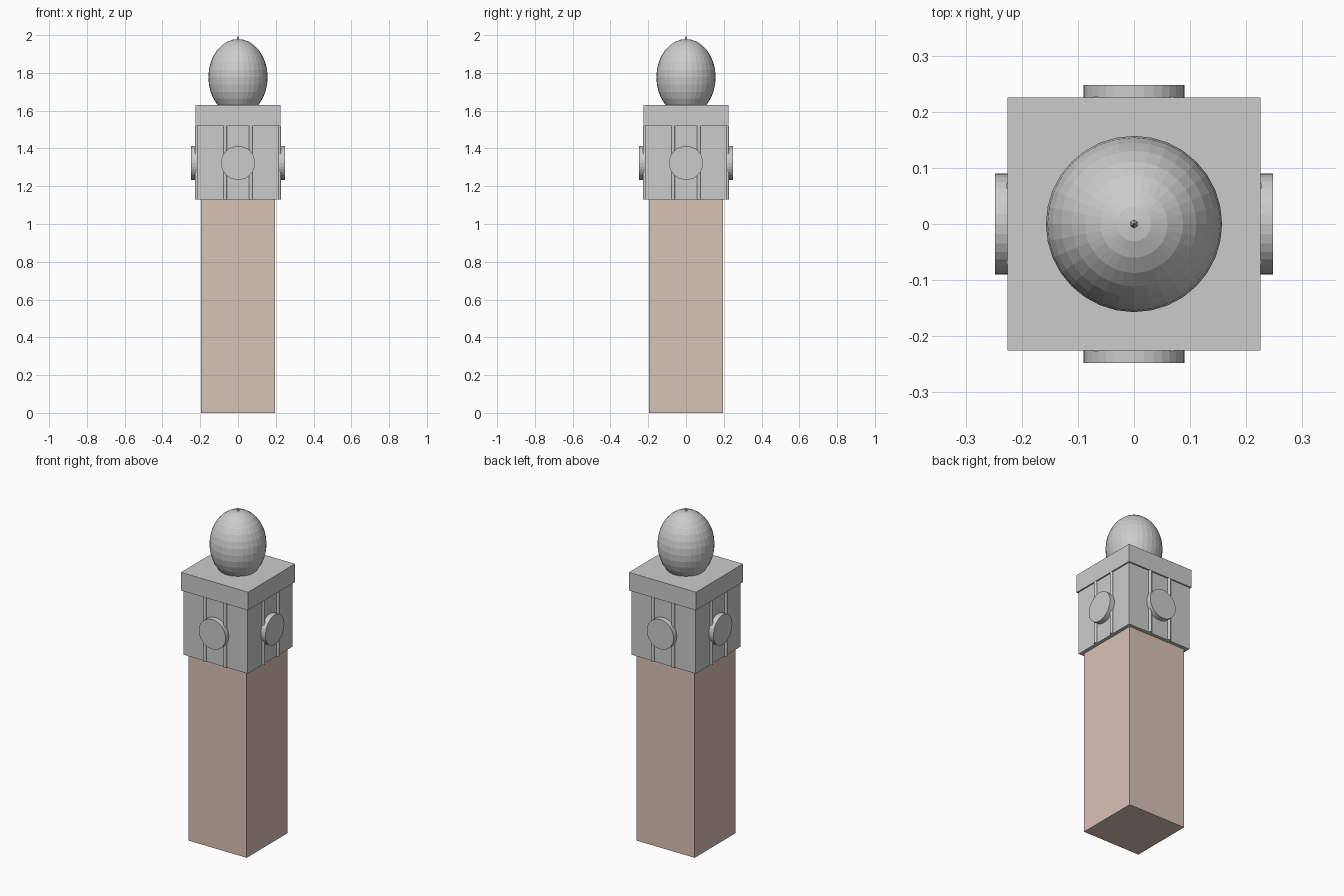
import bpy
from math import pi, sin, cos
from mathutils import Matrix

if "Cube" in bpy.data.objects:
    bpy.data.objects.remove(bpy.data.objects["Cube"])


def box(name, half, z0, z1):
    bpy.ops.mesh.primitive_cube_add(size=1, location=(0, 0, (z0 + z1) / 2))
    ob = bpy.context.object
    ob.name = name
    ob.scale = (2 * half, 2 * half, z1 - z0)
    return ob


# Brick shaft
shaft = box("shaft", 0.195, 0, 1.13)
brick = bpy.data.materials.new("brick")
brick.diffuse_color = (0.7, 0.54, 0.46, 1)
brick.use_nodes = True
brick.node_tree.nodes["Principled BSDF"].inputs["Base Color"].default_value = brick.diffuse_color
shaft.data.materials.append(brick)

# Clock chamber and overhanging cornice
box("clock_chamber", 0.216, 1.13, 1.52)
box("cornice", 0.225, 1.52, 1.63)

# Clock faces and paired thin columns on all four sides
for i, side in enumerate(("front", "right", "back", "left")):
    turn = Matrix.Rotation(i * pi / 2, 4, 'Z')
    bpy.ops.mesh.primitive_cylinder_add(vertices=32, radius=0.09, depth=0.036)
    clock = bpy.context.object
    clock.name = side + "_clock_face"
    clock.matrix_world = turn @ Matrix.Translation((0, -0.2295, 1.323)) @ Matrix.Rotation(pi / 2, 4, 'X')
    for s in (-1, 1):
        bpy.ops.mesh.primitive_cylinder_add(vertices=12, radius=0.01, depth=0.39)
        col = bpy.context.object
        col.name = side + "_column"
        col.matrix_world = turn @ Matrix.Translation((s * 0.068, -0.218, 1.325))

# Egg-shaped dome, seated in the cornice
bpy.ops.mesh.primitive_uv_sphere_add(segments=32, ring_count=16, radius=1, location=(0, 0, 1.777))
dome = bpy.context.object
dome.name = "dome"
dome.scale = (0.157, 0.157, 0.202)

# Pointed finial
bpy.ops.mesh.primitive_cone_add(vertices=6, radius1=0.01, radius2=0, depth=0.03, location=(0, 0, 1.985))
bpy.context.object.name = "finial"
